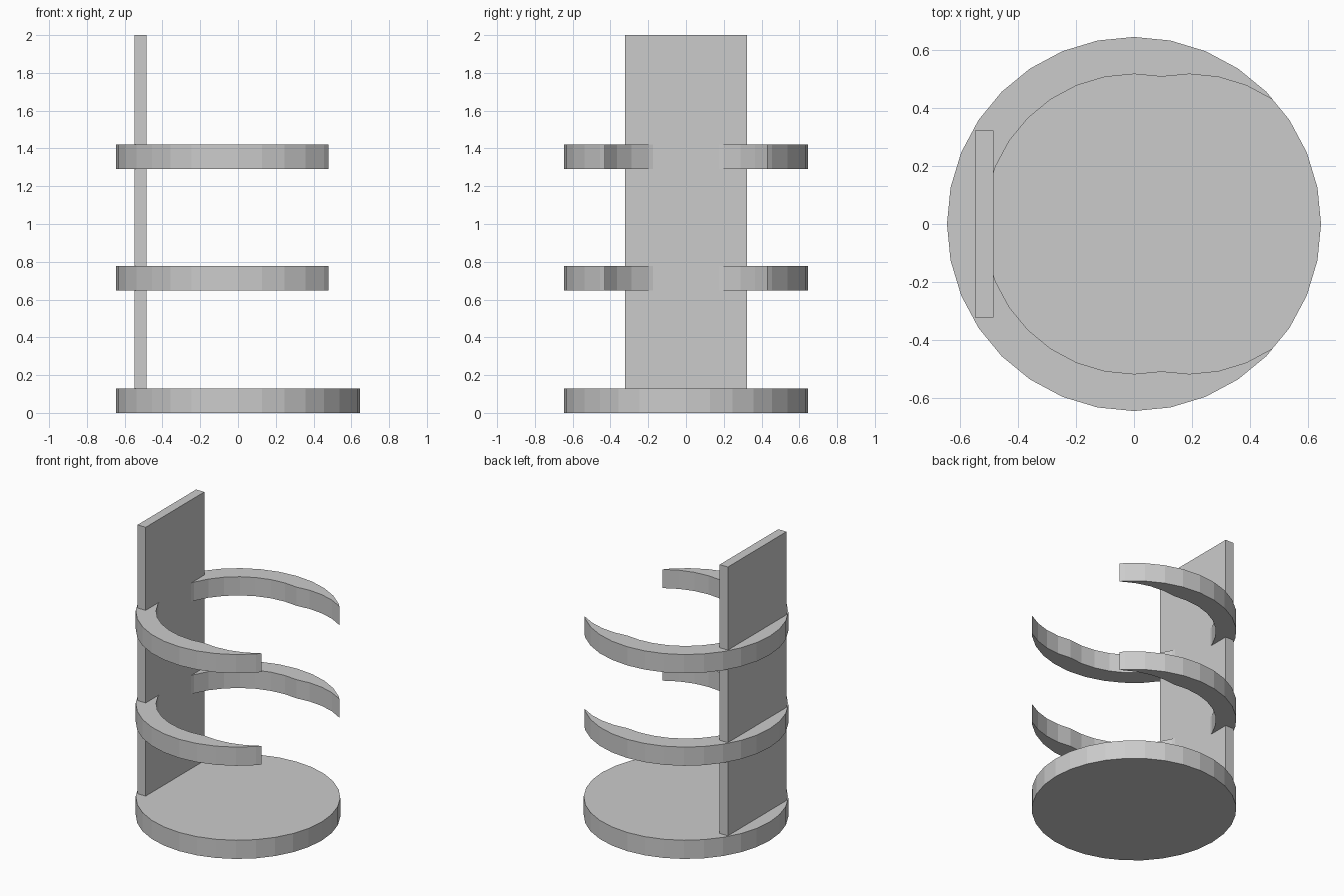
import bpy, bmesh
from math import cos, sin, tau

if "Cube" in bpy.data.objects:
    bpy.data.objects.remove(bpy.data.objects["Cube"])

SIDES = 32
R_OUT, R_IN = 0.645, 0.517
SHIFT = 0.19          # second bore offset that thins the arms towards their tips
THICK = 0.13


def arc(radius, first, last, cx=0.0):
    return [(cx + radius * cos(tau * k / SIDES), radius * sin(tau * k / SIDES))
            for k in range(first, last + 1)]


def prism(name, outline, z0, z1):
    """Extrude a flat outline straight up from z0 to z1."""
    bm = bmesh.new()
    face = bm.faces.new([bm.verts.new((x, y, z0)) for x, y in outline])
    top = bmesh.ops.extrude_face_region(bm, geom=[face], use_keep_orig=True)
    verts = [g for g in top["geom"] if isinstance(g, bmesh.types.BMVert)]
    bmesh.ops.translate(bm, verts=verts, vec=(0, 0, z1 - z0))
    bmesh.ops.recalc_face_normals(bm, faces=bm.faces[:])
    mesh = bpy.data.meshes.new(name)
    bm.to_mesh(mesh)
    bm.free()
    obj = bpy.data.objects.new(name, mesh)
    bpy.context.collection.objects.link(obj)
    return obj


# Round base
prism("base", arc(R_OUT, 0, SIDES - 1), 0, THICK)

# Upright back plate
prism("back_plate", [(-0.548, -0.322), (-0.485, -0.322), (-0.485, 0.322), (-0.548, 0.322)],
      THICK, 2.0)

# Open holder rings: outer arc, pointed tips, inner edge of two overlapping bores
tip = (0.48, 0.428)
outer = arc(R_OUT, 4, SIDES - 4)
inner_half = (arc(R_IN, 6, 8, SHIFT) + [(SHIFT / 2, 0.508)] + arc(R_IN, 8, 15))
inner = inner_half + [(-R_IN, 0.0)] + [(x, -y) for x, y in reversed(inner_half)]
outline = [tip] + outer + [(tip[0], -tip[1])] + inner[::-1]
for name, z in (("lower_ring", 0.648), ("upper_ring", 1.292)):
    prism(name, outline, z, z + THICK)
